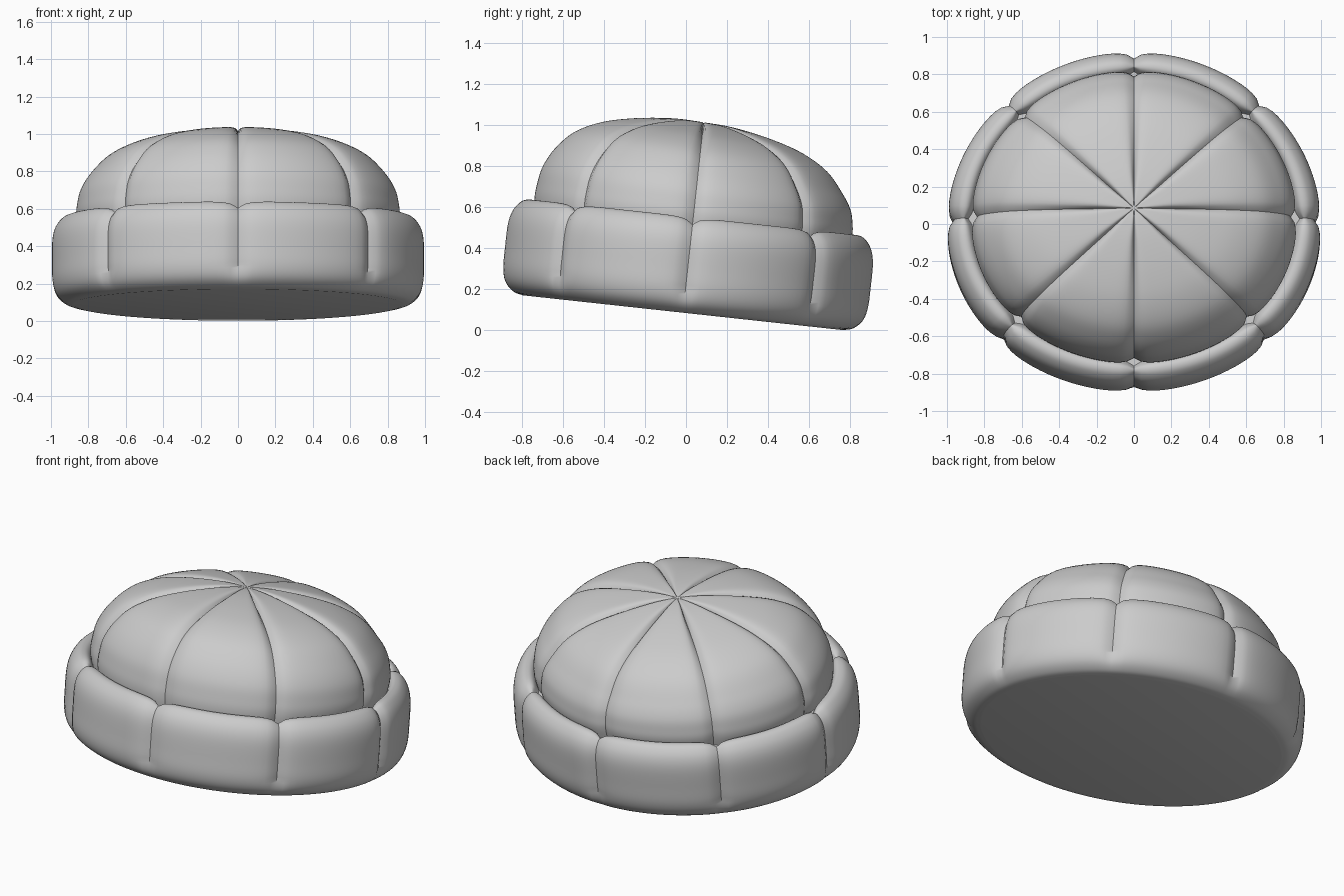
import bpy, bmesh, math
from mathutils import Matrix, Vector

if "Cube" in bpy.data.objects:
    bpy.data.objects.remove(bpy.data.objects["Cube"])

PANELS, PER = 8, 20
SEGS = PANELS * PER
TILT = Matrix.Translation((0, -0.015, 0.086)) @ Matrix.Rotation(math.radians(-6.2), 4, 'X')


def smooth_curve(pts, steps=5):
    """Catmull-Rom curve through 2D profile points."""
    p = [Vector(q) for q in pts]
    p = [2 * p[0] - p[1]] + p + [2 * p[-1] - p[-2]]
    out = []
    for a, b, c, d in zip(p, p[1:], p[2:], p[3:]):
        for i in range(steps):
            t = i / steps
            out.append(0.5 * (2 * b + (c - a) * t + (2 * a - 5 * b + 4 * c - d) * t * t
                              + (3 * b - a - 3 * c + d) * t ** 3))
    return out + [p[-2]]


def seam(k):
    """1 on a panel seam, falling quickly to 0 across the panel."""
    d = abs((k / PER) % 1 - 0.5) * 2
    return 0.7 * d ** 7 + 0.3 * d ** 18


def padded_shell(name, profile, radii, depth, lean=0.0):
    """Sweep a profile round an oval, sinking it along its normal at the seams."""
    bm = bmesh.new()
    curve = smooth_curve(profile)
    rings = []
    for i, q in enumerate(curve):
        t = (curve[min(i + 1, len(curve) - 1)] - curve[max(i - 1, 0)]).normalized()
        rx, ry = radii(q.x)
        fade = min(1, max(rx, 0) / 0.2)
        w = min(1, max(0, (q.y - 0.45) / 0.25))
        ring = []
        for k in range(SEGS):
            a = 2 * math.pi * k / SEGS - math.pi / PANELS + math.pi / PANELS
            g = depth(q.y) * seam(k) * fade
            x = (rx - g * t.y) * math.cos(a)
            y = (ry - g * t.y) * math.sin(a)
            x *= 1 - 0.03 * y
            ring.append(bm.verts.new((x, y, q.y - g * abs(t.x) * (1 if q.y > 0.3 else 0) - lean * w * y)))
        rings.append(ring)
    for r, s in zip(rings, rings[1:]):
        for k in range(SEGS):
            j = (k + 1) % SEGS
            bm.faces.new((r[k], r[j], s[j], s[k]))
    bm.faces.new(rings[0][::-1])
    bm.faces.new(rings[-1])
    bmesh.ops.recalc_face_normals(bm, faces=bm.faces)
    bm.transform(TILT)
    me = bpy.data.meshes.new(name)
    bm.to_mesh(me)
    bm.free()
    ob = bpy.data.objects.new(name, me)
    bpy.context.collection.objects.link(ob)
    bpy.context.view_layer.objects.active = ob
    ob.select_set(True)
    bpy.ops.object.shade_smooth_by_angle(angle=math.radians(50))
    ob.select_set(False)


# Rolled cuff: (inset from outer oval, height), flat closed underside
cuff = [(0.12, 0), (0.07, 0.014), (0.025, 0.055), (0.003, 0.12), (0, 0.22), (0.002, 0.34),
        (0.02, 0.41), (0.055, 0.455), (0.09, 0.468), (0.12, 0.455), (0.145, 0.41)]
padded_shell("cuff", cuff, lambda n: (1.0 - n, 0.905 - n),
             lambda z: 0.035 * min(1, z / 0.12))

# Eight-panel crown: (fraction of oval radius, height), slightly higher at the front
crown = [(0.985, 0.40), (1.0, 0.47), (0.995, 0.53), (0.972, 0.61), (0.91, 0.695), (0.80, 0.79),
         (0.64, 0.858), (0.45, 0.90), (0.25, 0.926), (0.1, 0.934), (0.004, 0.93)]
padded_shell("crown", crown, lambda f: (0.87 * f, 0.787 * f), lambda z: 0.032, lean=0.045)
